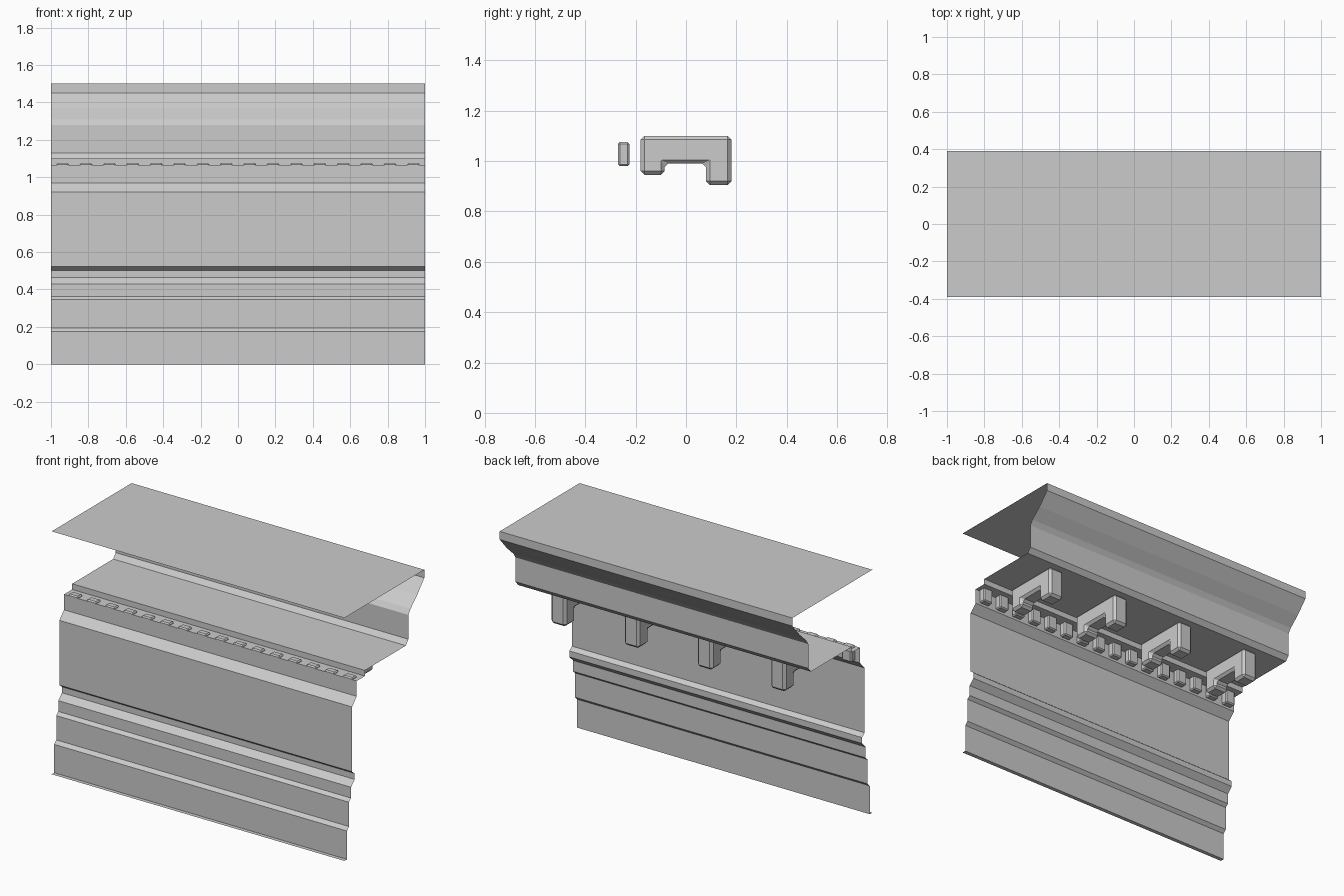
import bpy, bmesh

if "Cube" in bpy.data.objects:
    bpy.data.objects.remove(bpy.data.objects["Cube"])


def make_object(name, bm):
    mesh = bpy.data.meshes.new(name)
    bm.to_mesh(mesh)
    bm.free()
    ob = bpy.data.objects.new(name, mesh)
    bpy.context.collection.objects.link(ob)
    return ob


def sweep(bm, profile, x0, x1, closed=False):
    """Extrude a (y, z) profile along x, optionally as a closed solid."""
    a = [bm.verts.new((x0, y, z)) for y, z in profile]
    b = [bm.verts.new((x1, y, z)) for y, z in profile]
    n = len(profile)
    for i in range(n if closed else n - 1):
        j = (i + 1) % n
        bm.faces.new((a[i], a[j], b[j], b[i]))
    if closed:
        bm.faces.new(a)
        bm.faces.new(b[::-1])
        bmesh.ops.recalc_face_normals(bm, faces=bm.faces[:])


def bevel(ob, width):
    mod = ob.modifiers.new("chamfer", 'BEVEL')
    mod.width = width
    mod.segments = 1
    mod.limit_method = 'ANGLE'


# Open sheet moulding: stepped architrave, frieze, soffit, cornice and top
moulding = [
    (-.39, 0), (-.365, 0), (-.365, .175), (-.345, .195), (-.345, .345),
    (-.325, .363), (-.325, .43), (-.29, .465), (-.29, .502), (-.315, .522),
    (-.315, .922), (-.27, .97), (-.27, 1.065), (-.19, 1.065), (-.19, 1.10),
    (.21, 1.10), (.235, 1.13), (.235, 1.28), (.255, 1.31), (.32, 1.37),
    (.39, 1.45), (.39, 1.50), (-.39, 1.50)]
bm = bmesh.new()
sweep(bm, moulding, 1, -1)
make_object("entablature_moulding", bm)

# Row of dentils under the soffit
dentil = [(-.27, .98), (-.225, .98), (-.225, 1.075), (-.27, 1.075)]
bm = bmesh.new()
for i in range(16):
    x = -.9375 + .125 * i
    sweep(bm, dentil, x - .034, x + .034, True)
bevel(make_object("dentils", bm), .007)

# Four brackets with a short rear foot and a long front drop
bracket = [(-.18, 1.10), (-.18, .945), (-.085, .945), (-.085, .99),
           (.08, .99), (.08, .905), (.18, .905), (.18, 1.10)]
bm = bmesh.new()
for x in (-.75, -.25, .25, .75):
    sweep(bm, bracket, x - .052, x + .052, True)
bevel(make_object("brackets", bm), .015)
